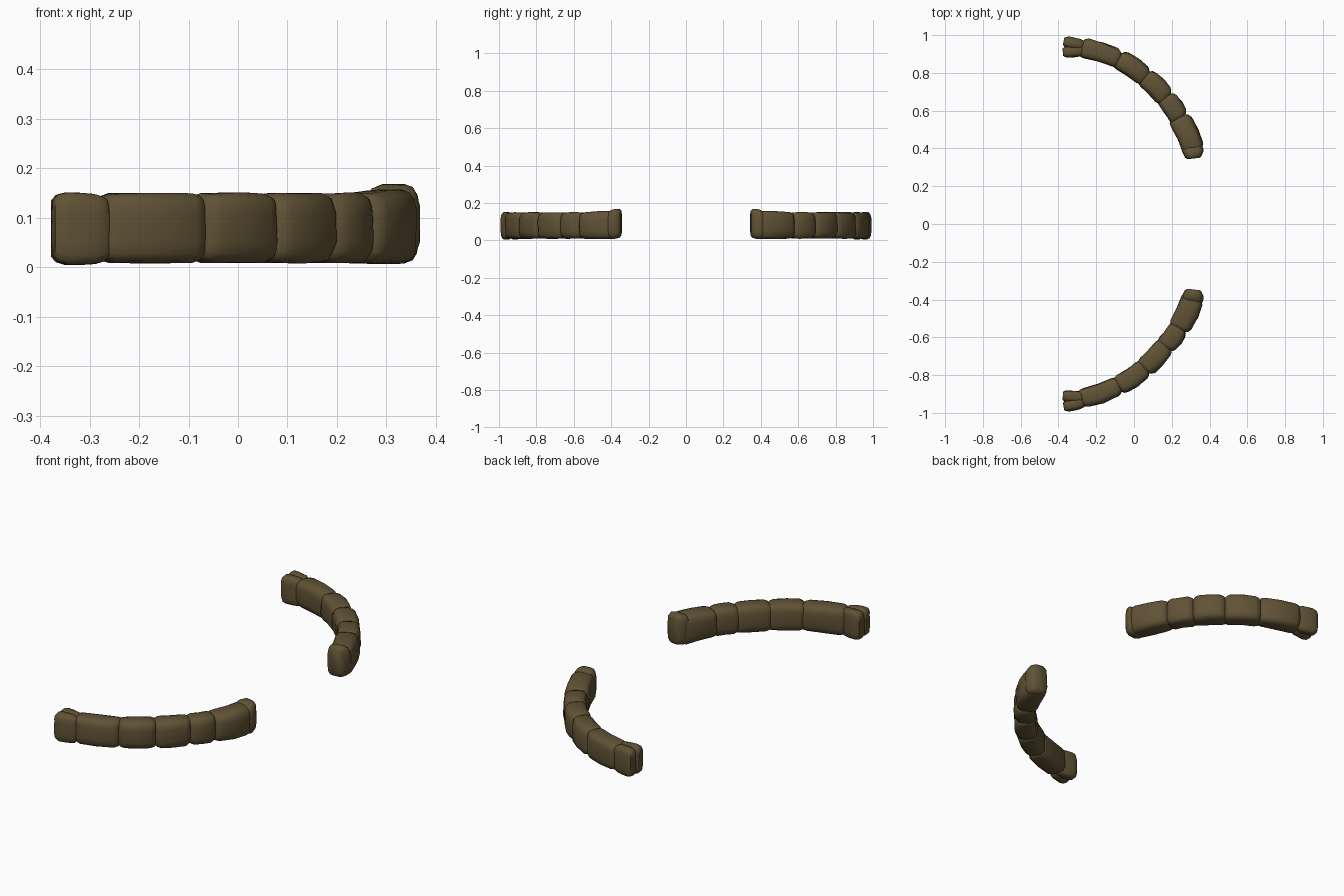
import bpy, bmesh, math, random
from mathutils import Vector

if "Cube" in bpy.data.objects:
    bpy.data.objects.remove(bpy.data.objects["Cube"])

random.seed(4)
earth = bpy.data.materials.new("dark earth brown")
earth.diffuse_color = (0.118, 0.085, 0.036, 1)
earth.use_nodes = True
earth.node_tree.nodes["Principled BSDF"].inputs["Base Color"].default_value = earth.diffuse_color
SIDES = 16


def sack(name, p0, p1, w0, w1, z0, z1, bow=0.0, rough=0.003):
    """Rounded boxy bag lofted from p0 to p1; z0, z1 are (bottom, top) at each end."""
    a, b = Vector(p0), Vector(p1)
    d = b - a
    length = d.length
    d.normalize()
    n = Vector((-d.y, d.x))
    if n.dot((a + b) / 2) < 0:          # bow points away from the centre
        n = -n
    e = min(0.028 / length, 0.4)
    rings = [(0, 0.62), (e * 0.35, 0.86), (e, 0.98), (0.5, 1.0),
             (1 - e, 0.98), (1 - e * 0.35, 0.86), (1, 0.62)]
    bm = bmesh.new()
    loops = []
    for t, s in rings:
        c = a.lerp(b, t) + n * bow * (4 * t * (1 - t) - 0.3)
        w = w0 + (w1 - w0) * t
        lo = z0[0] + (z1[0] - z0[0]) * t
        hi = z0[1] + (z1[1] - z0[1]) * t
        loop = []
        for i in range(SIDES):
            ang = 2 * math.pi * (i + 0.5) / SIDES
            u, v = math.cos(ang), math.sin(ang)
            u = math.copysign(abs(u) ** 0.55, u)
            v = math.copysign(abs(v) ** 0.5, v)
            r = random.uniform(-rough, rough)
            sv = 1 - (1 - s) * 0.6
            q = c + n * (u * (w / 2 * s + r))
            z = (lo + hi) / 2 + v * ((hi - lo) / 2 * sv + r * 0.4)
            loop.append(bm.verts.new((q.x, q.y, max(z, 0))))
        loops.append(loop)
    for l0, l1 in zip(loops, loops[1:]):
        for i in range(SIDES):
            j = (i + 1) % SIDES
            bm.faces.new((l0[i], l0[j], l1[j], l1[i]))
    bm.faces.new(loops[0])
    bm.faces.new(loops[-1])
    bmesh.ops.recalc_face_normals(bm, faces=bm.faces)
    me = bpy.data.meshes.new(name)
    bm.to_mesh(me)
    bm.free()
    me.materials.append(earth)
    ob = bpy.data.objects.new(name, me)
    bpy.context.collection.objects.link(ob)
    bpy.ops.object.select_all(action='DESELECT')
    ob.select_set(True)
    bpy.context.view_layer.objects.active = ob
    bpy.ops.object.shade_smooth_by_angle(angle=math.radians(50))
    return ob


# joint positions along each curved wall
walls = {
    "back": (1, [(-0.275, 0.935), (-0.08, 0.873), (0.06, 0.777),
                 (0.167, 0.668), (0.238, 0.56), (0.318, 0.385)]),
    "front": (-1, [(-0.275, -0.925), (-0.08, -0.857), (0.055, -0.762),
                   (0.165, -0.645), (0.238, -0.55), (0.315, -0.385)]),
}
widths = [0.108, 0.11, 0.114, 0.112, 0.124]
base = (0.008, 0.151)

for side, (sg, pts) in walls.items():
    # body segments, slightly overlapping at the joints
    for k in range(5):
        p, q = Vector(pts[k]), Vector(pts[k + 1])
        ext = (q - p).normalized() * 0.007
        end = (0.004, 0.16) if k == 4 else base
        sack(f"{side}_wall_segment_{k + 1}", p - ext, q + ext,
             widths[k], widths[k] - 0.004, base, end, bow=0.009)
    # forked left end: two lobes
    sack(f"{side}_outer_end_lobe", (-0.373, sg * 0.967), (-0.262, sg * 0.945),
         0.062, 0.058, (0.004, 0.154), (0.006, 0.148), rough=0.002)
    sack(f"{side}_inner_end_lobe", (-0.377, sg * 0.91), (-0.262, sg * 0.918),
         0.064, 0.06, (0.003, 0.153), (0.006, 0.148), rough=0.002)
    # raised right end
    sack(f"{side}_raised_end", (0.307, sg * 0.425), (0.317, sg * 0.347),
         0.118, 0.104, (0.008, 0.155), (0.006, 0.178), rough=0.002)
